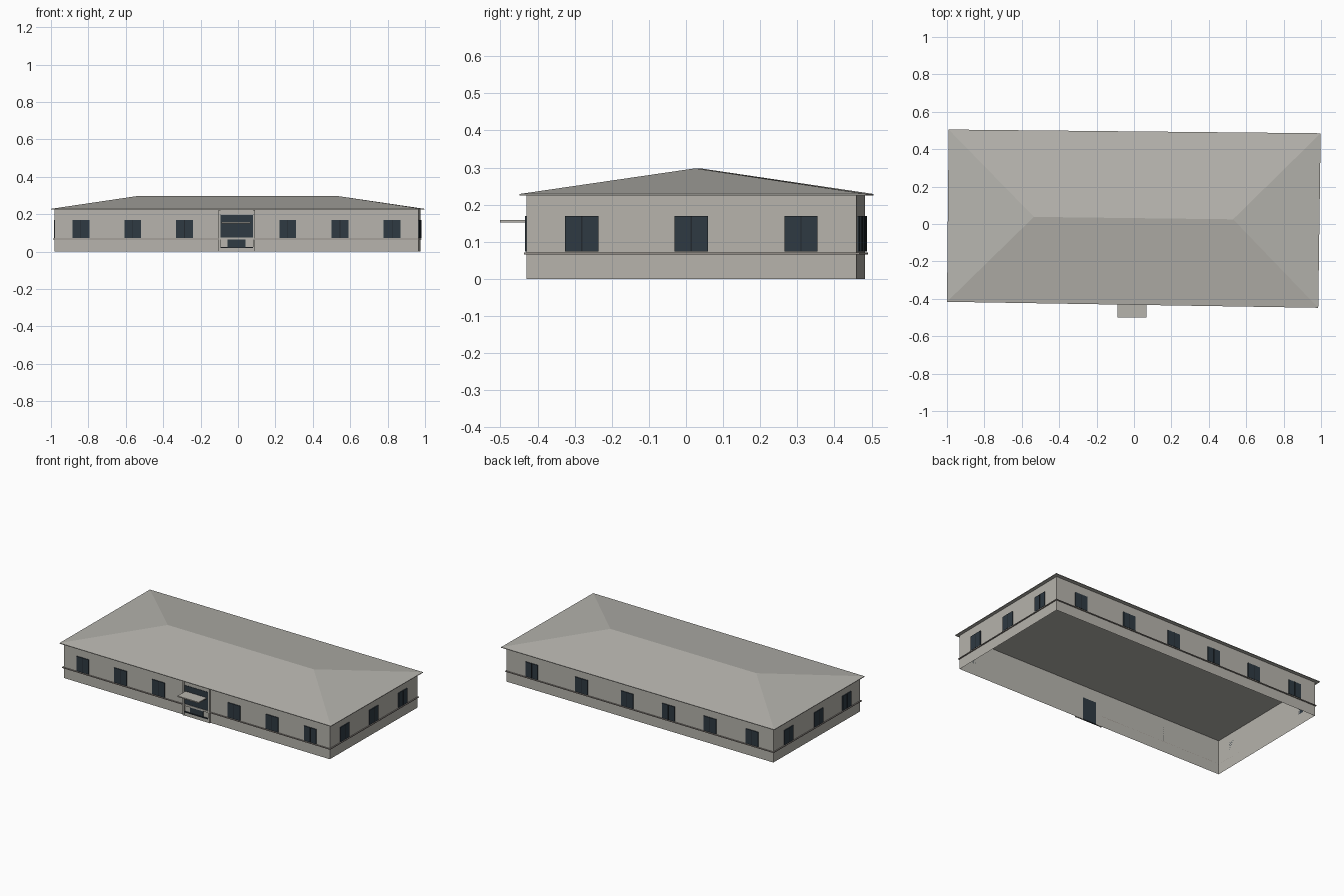
import bpy, bmesh
from mathutils import Vector

if "Cube" in bpy.data.objects:
    bpy.data.objects.remove(bpy.data.objects["Cube"])


def material(name, rgb):
    m = bpy.data.materials.new(name)
    m.diffuse_color = (*rgb, 1.0)
    m.use_nodes = True
    m.node_tree.nodes["Principled BSDF"].inputs["Base Color"].default_value = m.diffuse_color
    return m


STONE = material("warm grey render", (0.47, 0.455, 0.415))
ROOF = material("grey roof", (0.47, 0.46, 0.425))
GLASS = material("dark slate glass", (0.028, 0.042, 0.055))
FRAME = material("near black frame", (0.016, 0.022, 0.028))
TRIM = material("taupe trim", (0.30, 0.27, 0.245))

EAVE, RIDGE = 0.228, 0.298
# slightly skewed plan: front-left, front-right, back-right, back-left
WALL = [(-0.98, -0.40), (0.965, -0.43), (0.975, 0.46), (-0.97, 0.483)]
EAVES = [(-1.0, -0.416), (0.985, -0.448), (0.998, 0.485), (-0.991, 0.505)]


def mesh_object(name, verts, faces, mat):
    me = bpy.data.meshes.new(name)
    bm = bmesh.new()
    vs = [bm.verts.new(v) for v in verts]
    for f in faces:
        bm.faces.new([vs[i] for i in f])
    bmesh.ops.recalc_face_normals(bm, faces=bm.faces)
    bm.to_mesh(me)
    bm.free()
    me.materials.append(mat)
    ob = bpy.data.objects.new(name, me)
    bpy.context.collection.objects.link(ob)
    return ob


BOX = [(0, 3, 2, 1), (4, 5, 6, 7), (0, 1, 5, 4), (1, 2, 6, 5), (2, 3, 7, 6), (3, 0, 4, 7)]


def wall_box(name, side, a, b, z0, z1, out, mat, inset=0.0):
    """Box on one wall; a, b are x (front/back) or y (sides) positions."""
    p, q = Vector(WALL[side]), Vector(WALL[(side + 1) % 4])
    d = q - p
    n = Vector((d.y, -d.x)).normalized()
    k = side % 2
    s, t = (p + d * ((v - p[k]) / d[k]) for v in (a, b))
    ring = [s - n * inset, t - n * inset, t + n * out, s + n * out]
    verts = [(v.x, v.y, z) for z in (z0, z1) for v in ring]
    return mesh_object(name, verts, BOX, mat)


# walls: open shell without a floor
shell = [(x, y, z) for z in (0, EAVE) for x, y in WALL]
mesh_object("walls", shell, [(i, (i + 1) % 4, (i + 1) % 4 + 4, i + 4) for i in range(4)], STONE)

# hipped roof with a thin fascia and flat ceiling
roof = [(x, y, z) for z in (EAVE - 0.003, EAVE + 0.001) for x, y in EAVES]
roof += [(-0.535, 0.038, RIDGE), (0.53, 0.025, RIDGE)]
mesh_object("hipped_roof", roof,
            [(3, 2, 1, 0)] + [(i, (i + 1) % 4, (i + 1) % 4 + 4, i + 4) for i in range(4)]
            + [(4, 5, 9, 8), (5, 6, 9), (6, 7, 8, 9), (7, 4, 8)], ROOF)

# string course, broken at the entrance
runs = [(0, -0.988, -0.105), (0, 0.09, 0.972), (1, -0.436, 0.466),
        (2, 0.982, -0.977), (3, 0.489, -0.406)]
for side, a, b in runs:
    wall_box("string_course", side, a, b, 0.066, 0.071, 0.007, TRIM)

# windows on every side
centres = {
    0: [-0.84, -0.563, -0.286, 0.266, 0.545, 0.824],
    1: [-0.281, 0.014, 0.31],
    2: [0.79, 0.428, 0.094, -0.206, -0.51, -0.816],
    3: [0.33, 0.025, -0.262],
}
for side, places in centres.items():
    h = 0.045 if side < 2 else -0.045
    for c in places:
        wall_box("window", side, c - h, c + h, 0.074, 0.17, 0.005, GLASS)
        wall_box("window_mullion", side, c - h * 0.04, c + h * 0.04, 0.074, 0.17, 0.0065, FRAME)

# entrance: surround, glazing, door, step and canopy
for a, b in ((-0.105, -0.093), (0.08, 0.092)):
    wall_box("entrance_pilaster", 0, a, b, 0, 0.224, 0.01, STONE)
wall_box("entrance_lintel", 0, -0.093, 0.08, 0.2, 0.224, 0.008, STONE)
wall_box("entrance_glazing", 0, -0.093, 0.08, 0.076, 0.197, 0.005, GLASS)
wall_box("entrance_door", 0, -0.056, 0.04, 0.0, 0.146, 0.004, GLASS, inset=0.002)
wall_box("door_rail", 0, -0.093, 0.08, 0.064, 0.076, 0.008, STONE)
wall_box("door_step", 0, -0.093, 0.08, 0.0, 0.021, 0.008, STONE)
wall_box("step_edge", 0, -0.093, 0.08, 0.021, 0.026, 0.009, FRAME)
wall_box("canopy", 0, -0.087, 0.068, 0.152, 0.159, 0.085, STONE)
